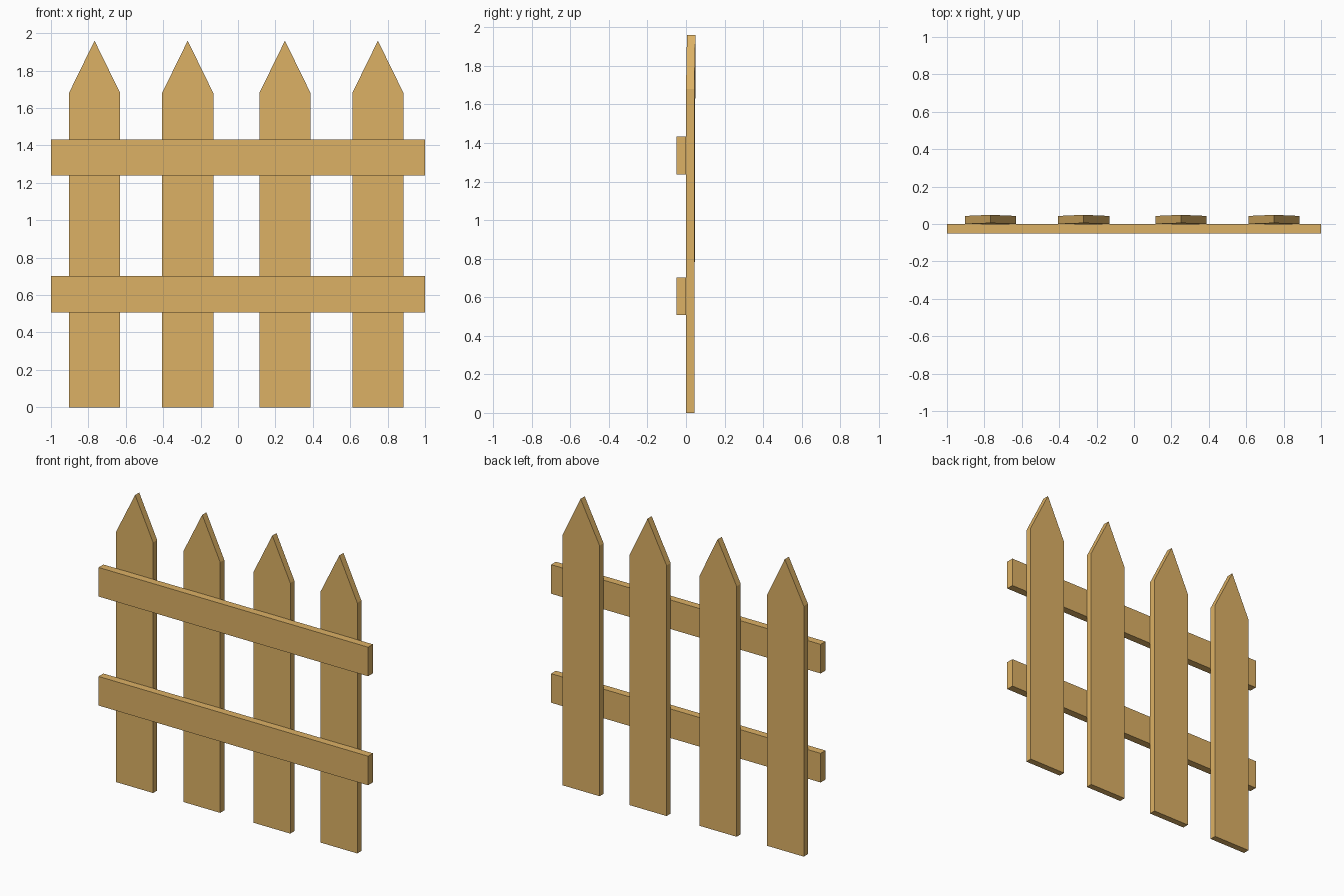
import bpy, bmesh

if "Cube" in bpy.data.objects:
    bpy.data.objects.remove(bpy.data.objects["Cube"])

wood = bpy.data.materials.new("wood")
wood.diffuse_color = (0.72, 0.44, 0.13, 1)
wood.use_nodes = True
wood.node_tree.nodes["Principled BSDF"].inputs["Base Color"].default_value = wood.diffuse_color


def finish(bm, name):
    bmesh.ops.recalc_face_normals(bm, faces=bm.faces)
    mesh = bpy.data.meshes.new(name)
    bm.to_mesh(mesh)
    bm.free()
    mesh.materials.append(wood)
    obj = bpy.data.objects.new(name, mesh)
    bpy.context.collection.objects.link(obj)


def board(name, profile):
    """Join a front outline of (x, z, front y, back y) points to its back."""
    bm = bmesh.new()
    front = [bm.verts.new((x, y0, z)) for x, z, y0, y1 in profile]
    back = [bm.verts.new((x, y1, z)) for x, z, y0, y1 in profile]
    bm.faces.new(front)
    bm.faces.new(back[::-1])
    n = len(profile)
    for i in range(n):
        j = (i + 1) % n
        bm.faces.new((front[i], back[i], back[j], front[j]))
    finish(bm, name)


# Pointed pickets, tips leaning back very slightly
half = 0.137
for i, cx in enumerate((-0.767, -0.269, 0.251, 0.748)):
    board(f"picket_{i + 1}", [
        (cx - half, 0.0, 0.0, 0.043),
        (cx + half, 0.0, 0.0, 0.043),
        (cx + half, 1.68, 0.0, 0.043),
        (cx, 1.96, 0.005, 0.049),
        (cx - half, 1.68, 0.0, 0.043),
    ])

# Horizontal rails across the front
for name, z0, z1 in (("lower_rail", 0.507, 0.702), ("upper_rail", 1.238, 1.433)):
    board(name, [(x, z, -0.05, 0.001)
                 for x, z in ((-1, z0), (1, z0), (1, z1), (-1, z1))])
